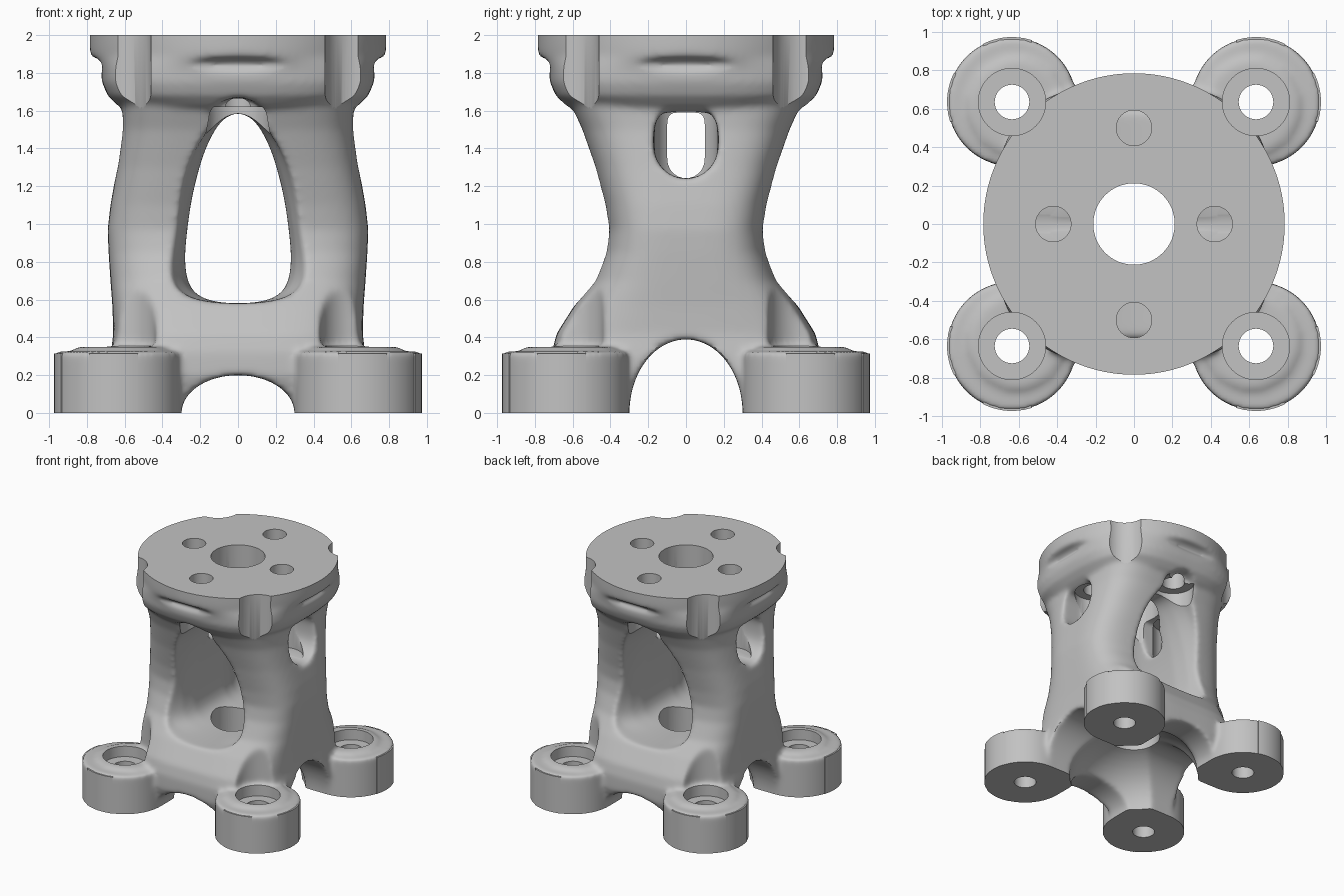
import bpy, bmesh, math
from mathutils import Matrix, Vector

cube = bpy.data.objects.get("Cube")
if cube:
    bpy.data.objects.remove(cube, do_unlink=True)

metal = bpy.data.materials.new("grey metal")
metal.use_nodes = True
GREY = (0.54, 0.54, 0.54, 1)
metal.diffuse_color = GREY
metal.node_tree.nodes["Principled BSDF"].inputs["Base Color"].default_value = GREY

CORNERS = [(x, y) for x in (-0.635, 0.635) for y in (-0.635, 0.635)]
PORTS = [(0.42, 0), (-0.42, 0), (0, 0.5), (0, -0.5)]


def make(name, bm):
    bmesh.ops.recalc_face_normals(bm, faces=bm.faces)
    mesh = bpy.data.meshes.new(name)
    bm.to_mesh(mesh)
    bm.free()
    mesh.materials.append(metal)
    obj = bpy.data.objects.new(name, mesh)
    bpy.context.collection.objects.link(obj)
    return obj


def loft(name, rings):
    """Skin a stack of closed rings and cap both ends."""
    bm = bmesh.new()
    rows = [[bm.verts.new(p) for p in ring] for ring in rings]
    n = len(rows[0])
    for low, high in zip(rows, rows[1:]):
        for i in range(n):
            j = (i + 1) % n
            bm.faces.new((low[i], low[j], high[j], high[i]))
    bm.faces.new(rows[0][::-1])
    bm.faces.new(rows[-1])
    return make(name, bm)


def prism(name, outline, axis, start, end):
    """Extrude a 2D outline (across, z) along x or y, or (x, y) along z."""
    place = {"x": lambda u, v, w: (w, u, v), "y": lambda u, v, w: (u, w, v),
             "z": lambda u, v, w: (u, v, w)}[axis]
    return loft(name, [[place(u, v, w) for u, v in outline] for w in (start, end)])


def rods(name, spots, radius, low, high):
    bm = bmesh.new()
    for x, y in spots:
        bmesh.ops.create_cone(bm, cap_ends=True, segments=64, radius1=radius, radius2=radius,
                              depth=high - low, matrix=Matrix.Translation((x, y, (low + high) / 2)))
    return make(name, bm)


def ellipsoid(name, centre, size):
    bm = bmesh.new()
    bmesh.ops.create_uvsphere(bm, u_segments=48, v_segments=24, radius=1,
                              matrix=Matrix.Translation(centre) @ Matrix.Diagonal((*size, 1)))
    return make(name, bm)


def bake(obj):
    graph = bpy.context.evaluated_depsgraph_get()
    graph.update()
    mesh = bpy.data.meshes.new_from_object(obj.evaluated_get(graph))
    obj.modifiers.clear()
    obj.data = mesh


def cut(obj, cutter):
    cutter.hide_render = True
    mod = obj.modifiers.new("cut", 'BOOLEAN')
    mod.operation, mod.solver, mod.object = 'DIFFERENCE', 'MANIFOLD', cutter
    bake(obj)
    bpy.data.objects.remove(cutter, do_unlink=True)


def join(target, others):
    bm = bmesh.new()
    for o in [target] + others:
        bm.from_mesh(o.data)
    bm.to_mesh(target.data)
    bm.free()
    for o in others:
        bpy.data.objects.remove(o, do_unlink=True)


def squircle(z, a, b, power=4, n=96):
    ring = []
    for i in range(n):
        c, s = math.cos(math.tau * i / n), math.sin(math.tau * i / n)
        r = (abs(c) ** power + abs(s) ** power) ** (-1 / power)
        ring.append((a * r * c, b * r * s, z))
    return ring


def smooth_outline(half, steps=6):
    """Mirror a half outline and round it with a Catmull-Rom spline."""
    pts = [Vector(p) for p in half + [(-u, v) for u, v in half[-2:0:-1]]]
    out, n = [], len(pts)
    for i in range(n):
        a, b, c, d = (pts[(i + k) % n] for k in (-1, 0, 1, 2))
        for k in range(steps):
            t = k / steps
            out.append(0.5 * (2 * b + (c - a) * t + (2 * a - 5 * b + 4 * c - d) * t * t
                              + (3 * b - a - 3 * c + d) * t ** 3))
    return out


def capsule(half, low, high, n=12):
    arc = [math.pi * i / n for i in range(n + 1)]
    return ([(half * math.cos(a), high - half + half * math.sin(a)) for a in arc]
            + [(-half * math.cos(a), low + half - half * math.sin(a)) for a in arc])


def arch(half, height, n=32):
    arc = [math.pi * i / n for i in range(n + 1)]
    return ([(half, -0.3)] + [(half * math.cos(a), height * math.sin(a)) for a in arc]
            + [(-half, -0.3)])


# Waisted body
body = loft("bracket_body", [squircle(*s) for s in (
    (-0.1, 0.63, 0.63), (0.05, 0.66, 0.66), (0.2, 0.69, 0.71), (0.32, 0.675, 0.71),
    (0.42, 0.66, 0.685), (0.57, 0.665, 0.59), (0.7, 0.675, 0.49), (0.85, 0.685, 0.43),
    (0.97, 0.69, 0.413), (1.1, 0.675, 0.433), (1.3, 0.64, 0.485), (1.5, 0.612, 0.55),
    (1.62, 0.612, 0.605), (1.75, 0.63, 0.63))])

# Front-to-back window that widens outward, lower arches and vaulted underside
window = smooth_outline([(0, 0.58), (0.16, 0.6), (0.25, 0.665), (0.28, 0.8), (0.265, 1.0),
                         (0.23, 1.2), (0.17, 1.4), (0.09, 1.54), (0, 1.585)])
cut(body, loft("window_cutter", [[(u * s, y, v) for u, v in window] for y, s in (
    (-1, 1.4), (-0.45, 1.28), (-0.32, 1.09), (-0.2, 1), (0.2, 1), (0.32, 1.09), (0.45, 1.28),
    (1, 1.4))]))
cut(body, prism("front_arch_cutter", arch(0.3, 0.2), "y", -1, 1))
cut(body, prism("side_arch_cutter", arch(0.3, 0.39), "x", -1, 1))
cut(body, ellipsoid("vault_cutter", (0, 0, 0), (0.53, 0.53, 0.42)))
cut(body, rods("leg_groove_cutter", CORNERS, 0.2, 0.33, 0.85))

# Side slots, wider on the outside
cut(body, prism("slot_cutter", capsule(0.1, 1.24, 1.64), "x", -1, 1))
for side in (-1, 1):
    cut(body, prism("slot_recess_cutter", capsule(0.17, 1.24, 1.65), "x", 0.4 * side, side))

# Top flange, squarer underneath, and four feet, blended into the body
flange = loft("flange", [squircle(z, r, r, p) for z, r, p in (
    (1.59, 0.58, 3), (1.63, 0.64, 3), (1.68, 0.69, 3.1), (1.75, 0.72, 3), (1.8, 0.725, 2.9),
    (1.85, 0.745, 2.5), (1.89, 0.782, 2), (1.94, 0.785, 2), (2.1, 0.785, 2))])
for side in (-1, 1):
    cut(flange, ellipsoid("flange_dent_cutter", (0, side * 0.77, 1.84), (0.38, 0.07, 0.04)))
    cut(flange, ellipsoid("flange_dent_cutter", (side * 0.77, 0, 1.84), (0.07, 0.38, 0.04)))
    for part in (body, flange):
        cut(part, prism("window_top_cutter", capsule(0.17, 1.3, 1.67), "y", 0.56 * side, side))
feet = rods("feet", CORNERS, 0.335, -0.1, 0.325)
collars = rods("collars", [(x * 0.96, y * 0.96) for x, y in CORNERS], 0.25, 0.2, 0.35)
join(body, [flange, feet, collars])
remesh = body.modifiers.new("blend", 'REMESH')
remesh.mode, remesh.voxel_size = 'VOXEL', 0.016
relax = body.modifiers.new("relax", 'SMOOTH')
relax.factor, relax.iterations = 0.5, 14
bake(body)

# Machined faces, bores and tool clearances
square = [(-2, -2), (2, -2), (2, 2), (-2, 2)]
cut(body, prism("top_trim", square, "z", 2.0, 3))
cut(body, prism("base_trim", square, "z", -1, 0))
cut(body, rods("corner_clearance", CORNERS, 0.175, 0.26, 3))
cut(body, rods("foot_holes", CORNERS, 0.09, -1, 0.5))
cut(body, rods("centre_bore", [(0, 0)], 0.212, -1, 3))
cut(body, rods("port_holes", PORTS, 0.092, 1.5, 3))
cut(body, rods("front_port_clearance", PORTS[2:], 0.17, 0.9, 1.62))
cut(body, rods("side_port_clearance", PORTS[:2], 0.165, 1.25, 1.62))

# Raised pads on the outer sides of each foot
pads = []
for x, y in CORNERS:
    sx, sy = math.copysign(1, x), math.copysign(1, y)
    for first, last in ((-18, 27), (63, 108)):
        arc = [math.radians(first + (last - first) * i / 12) for i in range(13)]
        outline = [(x + sx * r * math.cos(a), y + sy * r * math.sin(a))
                   for r, row in ((0.338, arc), (0.3, arc[::-1])) for a in row]
        pads.append(prism("foot_pad", outline, "z", 0, 0.315))
join(pads[0], pads[1:])
pads[0].name = "foot_pads"

for obj in (body, pads[0]):
    bpy.ops.object.select_all(action='DESELECT')
    obj.select_set(True)
    bpy.context.view_layer.objects.active = obj
    bpy.ops.object.shade_smooth_by_angle(angle=math.radians(35))
